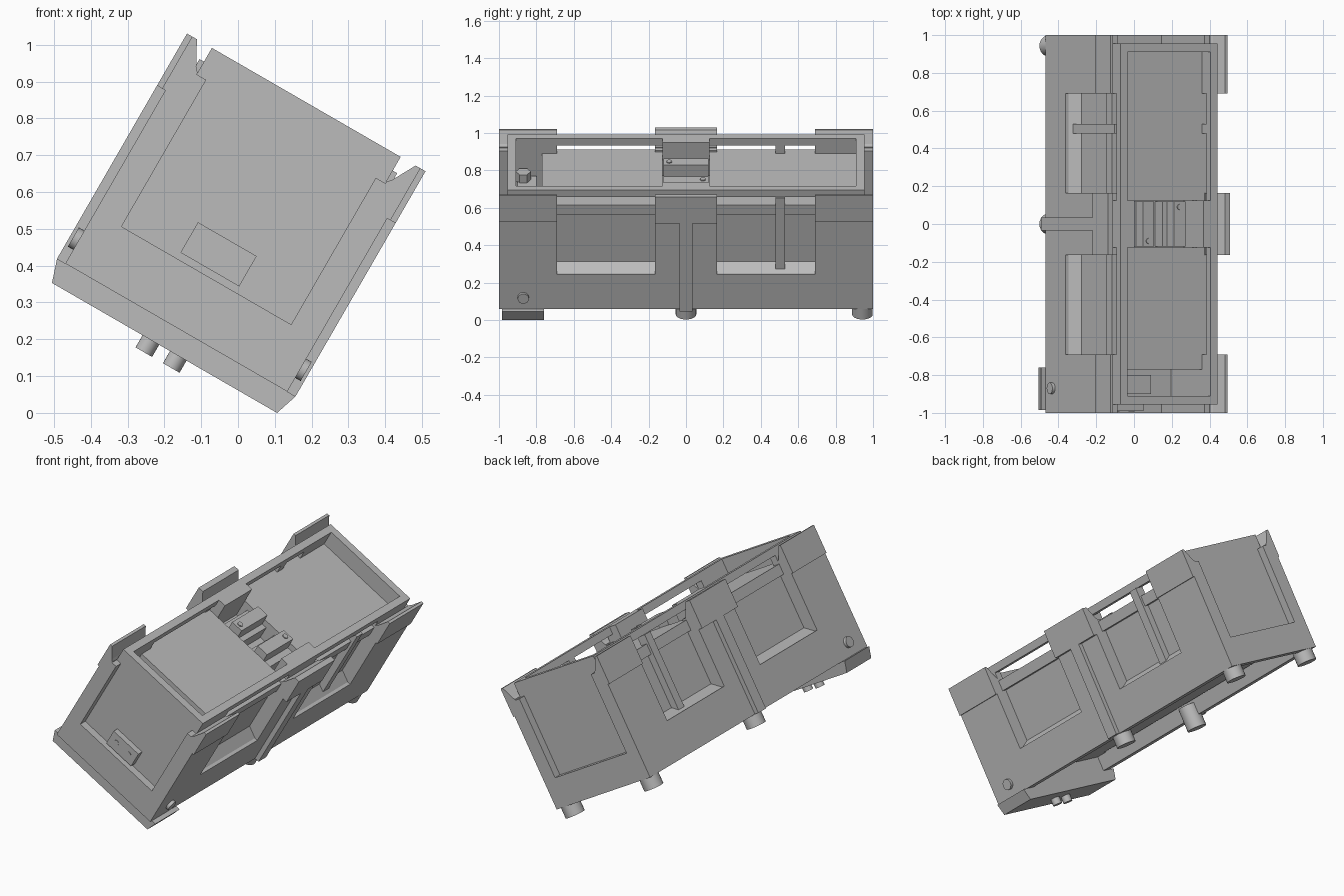
import bpy, bmesh
from math import radians
from mathutils import Matrix, Vector

cube = bpy.data.objects.get("Cube")
if cube:
    bpy.data.objects.remove(cube, do_unlink=True)

grey = bpy.data.materials.new("plain_grey")
grey.use_nodes = True
COLOUR = (0.5, 0.5, 0.5, 1)
grey.diffuse_color = COLOUR
grey.node_tree.nodes["Principled BSDF"].inputs["Base Color"].default_value = COLOUR

# The whole crate leans about its long axis
LEAN = Matrix.Rotation(radians(30), 4, 'Y') @ Matrix.Translation((-0.261, 0, 0))

# Shared dimensions: across, along and up
INNER, CORE, OPENING = 0.296, 0.27, 0.255
WALL, BAND, PILLAR = 0.348, 0.358, 0.374
END, BOX_END, TRAY_END, PIT = 1, 0.955, 0.91, -0.77
NEAR, FAR, CHANNEL = 0.165, 0.69, 0.125
FOOT, BASE, CAVITY, SILL, LEDGE = 0.053, 0.117, 0.2, 0.33, 0.67
FLOOR, FRAME_TOP, RAIL, TOP = 0.73, 0.74, 0.78, 0.823


def finish(name, bm):
    bmesh.ops.recalc_face_normals(bm, faces=bm.faces)
    bm.transform(LEAN)
    mesh = bpy.data.meshes.new(name)
    bm.to_mesh(mesh)
    bm.free()
    mesh.materials.append(grey)
    obj = bpy.data.objects.new(name, mesh)
    bpy.context.scene.collection.objects.link(obj)
    return obj


def prism(name, profile, front, back):
    """Extrude an across/up profile along the length."""
    bm = bmesh.new()
    face = bm.faces.new([bm.verts.new((a, front, v)) for a, v in profile])
    out = bmesh.ops.extrude_face_region(bm, geom=[face])
    moved = [e for e in out["geom"] if isinstance(e, bmesh.types.BMVert)]
    bmesh.ops.translate(bm, verts=moved, vec=(0, back - front, 0))
    return finish(name, bm)


def box(name, left, right, front, back, low, high):
    return prism(name, [(left, low), (right, low), (right, high), (left, high)], front, back)


def rod(name, centre, axis, radius, length, sides=24):
    bm = bmesh.new()
    turn = Vector(axis).to_track_quat('Z', 'Y').to_matrix().to_4x4()
    bmesh.ops.create_cone(bm, cap_ends=True, segments=sides, radius1=radius, radius2=radius,
                          depth=length, matrix=Matrix.Translation(centre) @ turn)
    obj = finish(name, bm)
    for poly in obj.data.polygons:
        poly.use_smooth = len(poly.vertices) == 4 and sides > 6
    return obj


UP, ALONG, ACROSS = (0, 0, 1), (0, 1, 0), (1, 0, 0)

# Core and tray floors
box("core", -CORE, CORE, PIT, BOX_END, CAVITY, 0.62)
box("pit_floor", -CORE, CORE, -BOX_END, PIT, CAVITY, 0.4)
box("front_tray_floor", -CORE, CORE, PIT, -CHANNEL, 0.6, FLOOR)
box("back_tray_floor", -CORE, CORE, CHANNEL, TRAY_END, 0.6, FLOOR)

# Front pit fitting
box("pit_block", -0.24, 0.02, -0.9, -0.8, 0.4, 0.6)
rod("pit_nut", (-0.2, -0.87, 0.62), UP, 0.04, 0.06, 6)

# Ends: inner panel with an open-topped frame around it
for side, label in ((-1, "front"), (1, "back")):
    box(label + "_end_panel", -INNER, INNER, side * TRAY_END, side * BOX_END, CAVITY, TOP)
    box(label + "_end_base", -WALL, WALL, side * BOX_END, side * END, BASE, 0.28)
    for s in (-1, 1):
        box(label + "_end_post", s * 0.266, s * WALL, side * BOX_END, side * END, 0.28, FRAME_TOP)


def flap(name, s, outer, front, back):
    """Raised lip whose inner edge slopes away from the tray."""
    pts = [(INNER, 0.66), (outer, 0.66), (outer, TOP), (0.343, TOP),
           (0.307, 0.757), (INNER, 0.745)]
    prism(name, [(s * a, v) for a, v in pts], front, back)


for s, label in ((-1, "right"), (1, "left")):
    # Outer wall with two window bays
    box(label + "_skirt", s * 0.29, s * WALL, -END, END, BASE, SILL)
    box(label + "_mid_wall", s * CORE, s * WALL, -NEAR, NEAR, SILL, FRAME_TOP)
    for side in (-1, 1):
        ends = sorted((side * FAR, side * END))
        box(label + "_corner_wall", s * CORE, s * WALL, *ends, SILL, FRAME_TOP)
        flap(label + "_corner_flap", s, BAND, *ends)
        bay = sorted((side * NEAR, side * FAR))
        prism(label + "_window_sill",
              [(s * CORE, SILL), (s * 0.33, SILL), (s * CORE, 0.365)], *bay)
        box(label + "_window_head", s * OPENING, s * INNER, *bay, LEDGE, FLOOR)
        inside = sorted((side * FAR, side * BOX_END))
        box(label + "_tray_side", s * OPENING, s * INNER, *inside, CAVITY, RAIL)
    box(label + "_window_post", s * OPENING, s * 0.31, 0.478, 0.53, SILL, RAIL)

    # Tray rim and pit side
    box(label + "_tray_rim", s * OPENING, s * INNER, -BOX_END, BOX_END, RAIL, TOP)
    box(label + "_rim_block", s * 0.21, s * INNER, -CHANNEL, CHANNEL, 0.6, TOP)

    # Central pillar with a wide cap
    flap(label + "_pillar_cap", s, PILLAR, -NEAR, NEAR)
    box(label + "_pillar", s * 0.34, s * PILLAR, -0.035, 0.035, BASE, LEDGE)
    rod(label + "_side_nub", (s * 0.35, -0.87, 0.19), ACROSS, 0.03, 0.03)

    # Feet
    for y in (0, 0.943):
        rod(label + "_foot", (s * 0.293, y, 0.12), UP, 0.055, 2 * (0.12 - FOOT))

    # Stepped clamp half with a screw
    box(label + "_clamp_base", s * 0.03, s * 0.17, -0.12, 0.12, 0.6, 0.7)
    box(label + "_clamp_jaw", s * 0.06, s * 0.13, -0.12, 0.12, 0.7, 0.77)
    rod(label + "_clamp_screw", (s * 0.095, s * 0.09, 0.77), UP, 0.015, 0.012)

    # Locating peg and socket
    rod(label + "_base_peg", (s * 0.043, -0.87, 0.05), UP, 0.026, 0.07)
    rod(label + "_socket_rim", (s * 0.045, -0.99, 0.348), ALONG, 0.015, 0.006)

# Front base block and socket plate
prism("front_base_block", [(-0.353, FOOT), (0.353, FOOT), (PILLAR, BASE), (-PILLAR, BASE)],
      -0.985, -0.76)
box("front_base_web", -WALL, WALL, -BOX_END, -0.76, BASE, CAVITY)
box("socket_plate", -0.092, 0.092, -0.99, -BOX_END, 0.299, 0.394)
